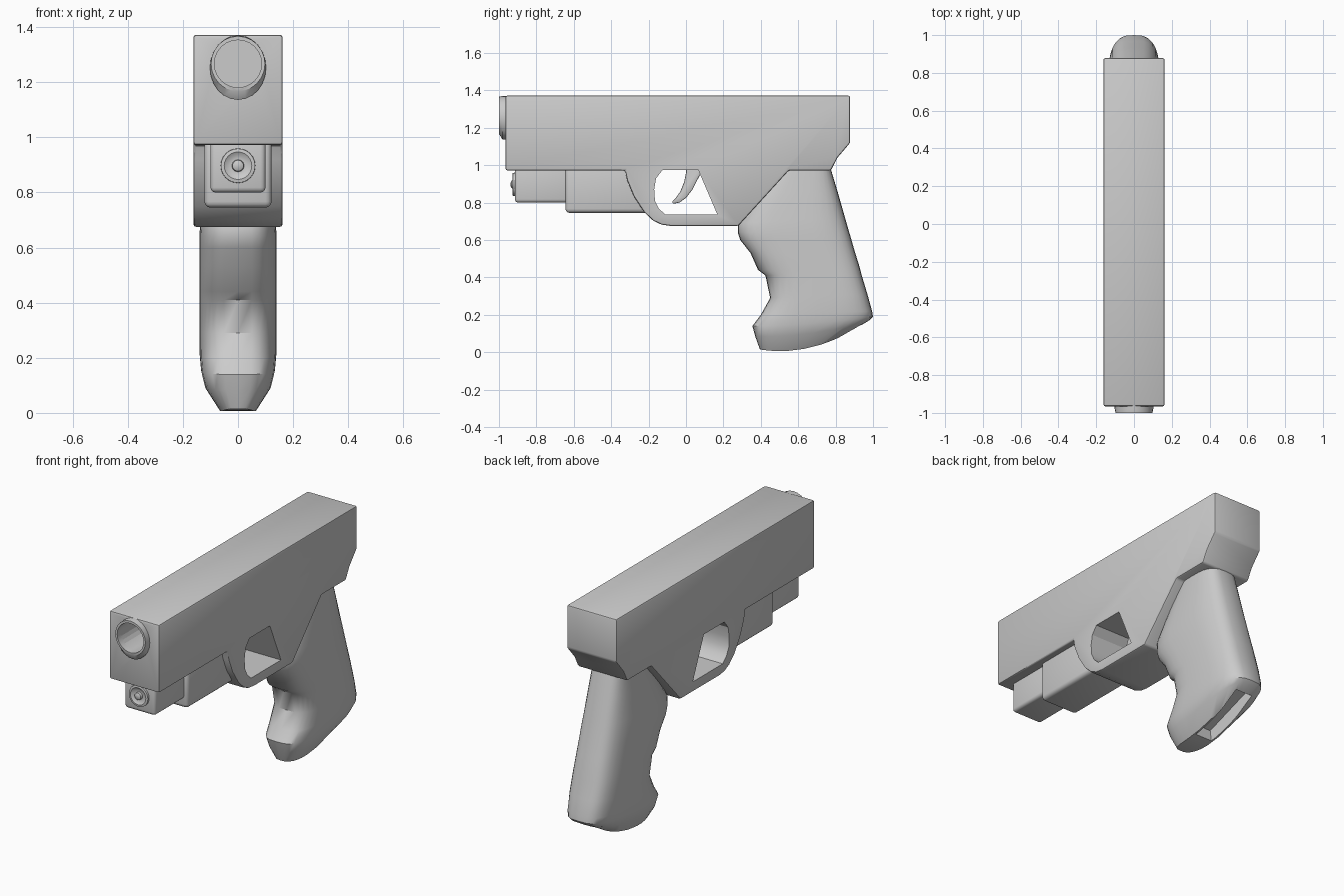
import bpy, bmesh, math
from mathutils import Vector

if "Cube" in bpy.data.objects:
    bpy.data.objects.remove(bpy.data.objects["Cube"])


def finish(ob, bevel=0.0, segments=2, angle=35):
    bpy.context.view_layer.objects.active = ob
    for o in bpy.context.selected_objects:
        o.select_set(False)
    ob.select_set(True)
    if bevel:
        m = ob.modifiers.new("bevel", 'BEVEL')
        m.width, m.segments = bevel, segments
        m.limit_method, m.angle_limit = 'ANGLE', math.radians(30)
        bpy.ops.object.modifier_apply(modifier=m.name)
    bpy.ops.object.shade_smooth_by_angle(angle=math.radians(angle))


def loft(name, rings):
    """Skin a list of equal-length rings and cap both ends."""
    bm = bmesh.new()
    vs = [[bm.verts.new(p) for p in r] for r in rings]
    n = len(vs[0])
    for a, b in zip(vs, vs[1:]):
        for i in range(n):
            j = (i + 1) % n
            bm.faces.new((a[i], a[j], b[j], b[i]))
    for ring in (vs[0], vs[-1]):
        bm.faces.new(ring)
    bmesh.ops.recalc_face_normals(bm, faces=bm.faces[:])
    me = bpy.data.meshes.new(name)
    bm.to_mesh(me)
    bm.free()
    ob = bpy.data.objects.new(name, me)
    bpy.context.collection.objects.link(ob)
    return ob


def prism(name, outline, w):
    """Side profile in (y, z) extruded to x = -w..w."""
    return loft(name, [[(x, y, z) for y, z in outline] for x in (-w, w)])


def box(name, w, y0, y1, z0, z1):
    return prism(name, [(y0, z0), (y1, z0), (y1, z1), (y0, z1)], w)


def circle(y, z, rx, rz, n=24):
    return [(rx * math.cos(2 * math.pi * i / n), y,
             z + rz * math.sin(2 * math.pi * i / n)) for i in range(n)]


def cut(ob, cutter):
    bpy.context.view_layer.objects.active = ob
    cutter.hide_render = True
    m = ob.modifiers.new("cut", 'BOOLEAN')
    m.operation, m.solver, m.object = 'DIFFERENCE', 'EXACT', cutter
    bpy.ops.object.modifier_apply(modifier=m.name)
    bpy.data.objects.remove(cutter)


# Slide, frame and trigger guard in one profile
body = prism("body", [
    (-0.965, 1.372), (-0.965, 0.972), (-0.325, 0.972), (-0.315, 0.92), (-0.28, 0.835),
    (-0.225, 0.75), (-0.175, 0.703), (-0.13, 0.682), (-0.08, 0.675), (0.28, 0.675),
    (0.55, 0.972), (0.775, 0.972), (0.81, 1.04), (0.878, 1.12), (0.878, 1.372)], 0.162)
finish(body, 0.01)
cut(body, prism("guard_hole", [
    (-0.125, 0.975), (0.065, 0.975), (0.168, 0.735), (-0.11, 0.735), (-0.145, 0.768),
    (-0.166, 0.81), (-0.17, 0.87), (-0.16, 0.93)], 0.3))
cut(body, loft("bore_cutter", [circle(-1.1, 1.267, 0.086, 0.086),
                               circle(-0.6, 1.267, 0.086, 0.086)]))
finish(body)

# Muzzle: short ring, deeper at its base
loft_muzzle = loft("muzzle", [circle(-0.9, 1.253, 0.102, 0.117), circle(-0.98, 1.253, 0.102, 0.117),
                              circle(-1.0, 1.267, 0.098, 0.1)])
cut(loft_muzzle, loft("muzzle_cutter", [circle(-1.1, 1.267, 0.086, 0.086),
                                        circle(-0.6, 1.267, 0.086, 0.086)]))
finish(loft_muzzle)

# Under-barrel housing in two steps
finish(box("housing_rear", 0.122, -0.645, -0.2, 0.745, 0.99), 0.022, 3)
finish(box("housing_front", 0.1, -0.915, -0.6, 0.8, 0.99), 0.018, 3)

# Lens: dished ring with a central stud
finish(loft("lens", [circle(-0.9, 0.897, 0.064, 0.064), circle(-0.926, 0.897, 0.062, 0.062),
                     circle(-0.928, 0.897, 0.05, 0.05), circle(-0.918, 0.897, 0.035, 0.035),
                     circle(-0.918, 0.897, 0.022, 0.022), circle(-0.932, 0.897, 0.02, 0.02),
                     circle(-0.937, 0.897, 0.01, 0.01)]))

# Curved trigger
finish(prism("trigger", [
    (0.0, 0.99), (0.0, 0.96), (-0.01, 0.91), (-0.03, 0.86), (-0.055, 0.825), (-0.075, 0.805),
    (-0.07, 0.793), (-0.035, 0.8), (0.0, 0.825), (0.035, 0.87), (0.06, 0.92), (0.085, 0.965),
    (0.085, 0.99)], 0.03), 0.006)

# Grip: front y,z / back y,z / half width / downward sag
rows = [(.50, 1.0, .768, 1.0, .108, 0), (.38, .85, .81, .86, .122, 0),
        (.277, .69, .85, .72, .136, 0), (.277, .64, .87, .65, .14, 0),
        (.29, .60, .885, .60, .14, 0), (.345, .53, .905, .53, .14, 0),
        (.385, .44, .93, .45, .14, 0), (.425, .41, .94, .41, .14, 0),
        (.45, .29, .97, .31, .14, 0), (.40, .2, .995, .22, .139, 0),
        (.355, .14, 1.0, .19, .134, .01), (.37, .085, .98, .17, .12, .025),
        (.395, .015, .87, .105, .066, .042)]


def section(fy, fz, by, bz, w, sag, n=32, e=3.2):
    f, b, ring = Vector((0, fy, fz)), Vector((0, by, bz)), []
    for i in range(n):
        a = 2 * math.pi * i / n
        c, s = math.cos(a), math.sin(a)
        t = math.copysign(abs(c) ** (2 / e), c)
        p = f.lerp(b, (t + 1) / 2)
        ring.append((w * math.copysign(abs(s) ** (2 / e), s), p.y, p.z - sag * (1 - t * t)))
    return ring


grip = loft("grip", [section(*r) for r in rows])
bm = bmesh.new()
bm.from_mesh(grip.data)
bmesh.ops.triangulate(bm, faces=[f for f in bm.faces if len(f.verts) > 4])
bm.to_mesh(grip.data)
bm.free()
# Slot in the sloping base
cut(grip, prism("slot_cutter", [(.60, -.06), (.95, .06), (.92, .2), (.58, .08)], 0.055))
finish(grip, angle=40)
